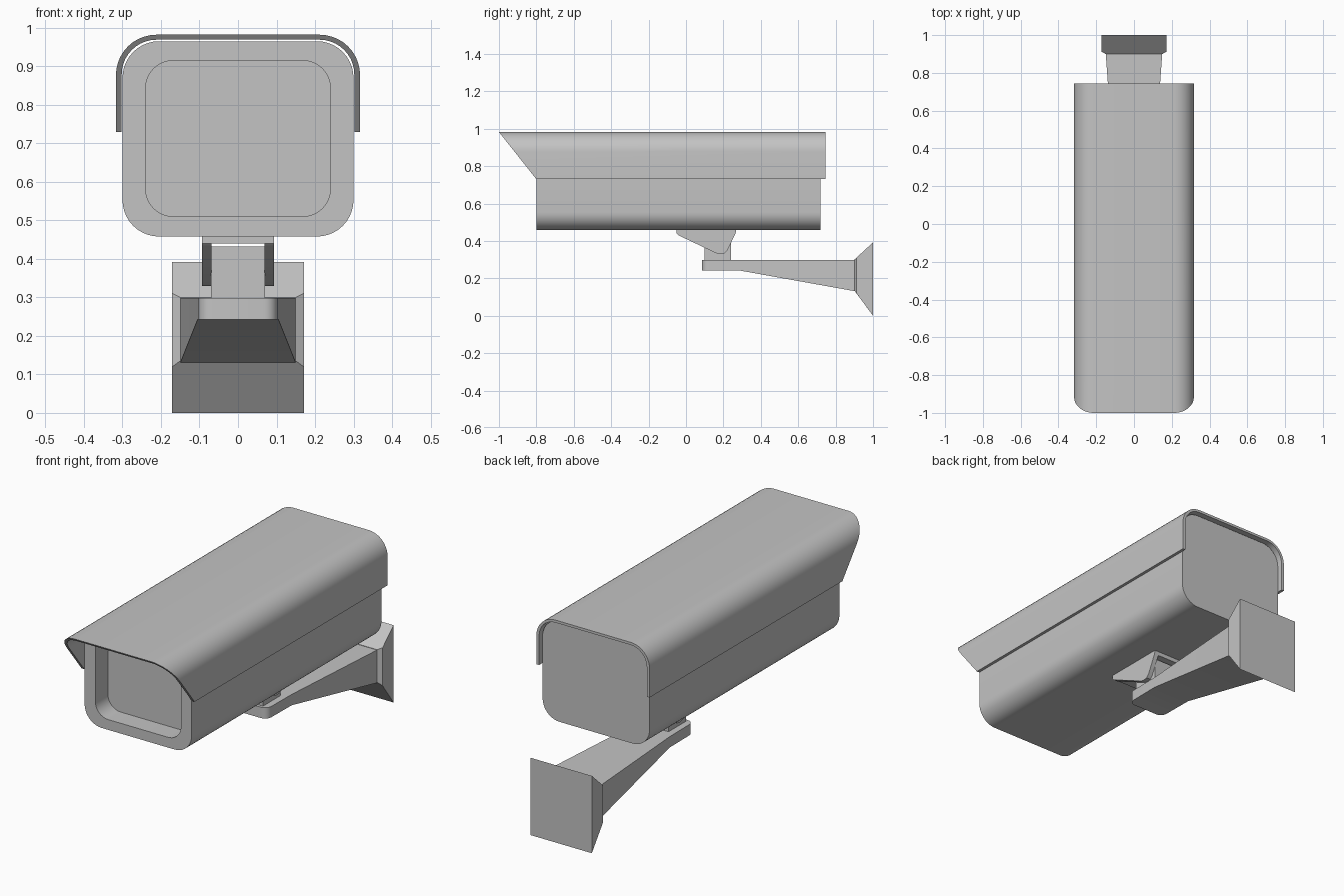
import bpy
import bmesh
from math import cos, sin, pi, radians

cube = bpy.data.objects.get("Cube")
if cube:
    bpy.data.objects.remove(cube, do_unlink=True)

grey = bpy.data.materials.new("light grey")
grey.use_nodes = True
colour = (0.55, 0.55, 0.55, 1)
grey.diffuse_color = colour
grey.node_tree.nodes["Principled BSDF"].inputs["Base Color"].default_value = colour


def loft(name, rings, smooth=30):
    """Skin a list of equal closed rings and cap both ends."""
    bm = bmesh.new()
    loops = [[bm.verts.new(p) for p in ring] for ring in rings]
    for a, b in zip(loops, loops[1:]):
        for i in range(len(a)):
            j = (i + 1) % len(a)
            bm.faces.new((a[i], a[j], b[j], b[i]))
    bm.faces.new(loops[0])
    bm.faces.new(loops[-1])
    bmesh.ops.recalc_face_normals(bm, faces=bm.faces)
    mesh = bpy.data.meshes.new(name)
    bm.to_mesh(mesh)
    bm.free()
    mesh.materials.append(grey)
    obj = bpy.data.objects.new(name, mesh)
    bpy.context.collection.objects.link(obj)
    bpy.ops.object.select_all(action="DESELECT")
    obj.select_set(True)
    bpy.context.view_layer.objects.active = obj
    if smooth:
        bpy.ops.object.shade_smooth_by_angle(angle=radians(smooth))
    return obj


def arc(cx, cz, r, start, steps=10):
    """Quarter turn, anticlockwise from a start angle in quarter turns."""
    return [(cx + r * cos(pi / 2 * (start + i / steps)),
             cz + r * sin(pi / 2 * (start + i / steps))) for i in range(steps + 1)]


def rounded(w, low, high, r):
    """Rounded rectangle in x and z."""
    return (arc(w - r, high - r, r, 0) + arc(r - w, high - r, r, 1)
            + arc(r - w, low + r, r, 2) + arc(w - r, low + r, r, 3))


def at_y(points, y):
    return [(x, y, z) for x, z in points]


def at_x(points, x):
    return [(x, y, z) for y, z in points]


# Camera housing with a recessed front window
shell = rounded(0.30, 0.458, 0.965, 0.095)
window = rounded(0.24, 0.51, 0.915, 0.072)
loft("camera_housing", [at_y(shell, 0.72), at_y(shell, -0.80),
                        at_y(window, -0.80), at_y(window, -0.70)])


# Sun hood: thin arch with a raked front edge
def arch(w, top, r):
    return [(w, 0.73)] + arc(w - r, top - r, r, 0) + arc(r - w, top - r, r, 1) + [(-w, 0.73)]


section = arch(0.317, 0.982, 0.105) + arch(0.302, 0.969, 0.09)[::-1]
raked = [(x, -0.80 - (z - 0.73) * 0.2 / 0.252, z) for x, z in section]
loft("sun_hood", [raked, at_y(section, 0.745)])

# Wall plate flaring towards the wall, with narrow bevelled sides
inner = [(1, 0), (1, 0.392), (0.9, 0.30), (0.9, 0.135)]
outer = [(1, 0), (1, 0.392), (0.912, 0.311), (0.912, 0.119)]
loft("wall_plate", [at_x(outer, -0.172), at_x(inner, -0.15),
                    at_x(inner, 0.15), at_x(outer, 0.172)], smooth=0)


# Arm tapering from the wall plate to a rounded tip
def arm_section(y, w, low):
    return [(-w, y, low), (w, y, low), (w, y, 0.298), (-w, y, 0.298)]


tip = [arm_section(0.085 + 0.035 * (1 - cos(a)), 0.068 + 0.035 * sin(a), 0.243)
       for a in (i * pi / 12 for i in range(7))]
loft("support_arm", tip + [arm_section(0.28, 0.105, 0.243), arm_section(0.91, 0.15, 0.13)])

# Swivel block on the arm
block = [(0.10, 0.29), (0.24, 0.29), (0.24, 0.432), (0.10, 0.432)]
loft("swivel_block", [at_x(block, -0.07), at_x(block, 0.07)], smooth=0)

# Yoke under the housing: two cheeks joined by a top plate
cheek = [(-0.05, 0.465), (-0.05, 0.44), (-0.04, 0.43), (0.16, 0.335), (0.18, 0.329),
         (0.205, 0.333), (0.22, 0.348), (0.265, 0.44), (0.27, 0.465)]
for name, side in (("left_yoke_cheek", 1), ("right_yoke_cheek", -1)):
    loft(name, [at_x(cheek, side * 0.069), at_x(cheek, side * 0.093)])
bridge = [(-0.05, 0.44), (0.265, 0.44), (0.27, 0.465), (-0.05, 0.465)]
loft("yoke_bridge", [at_x(bridge, -0.07), at_x(bridge, 0.07)], smooth=0)
